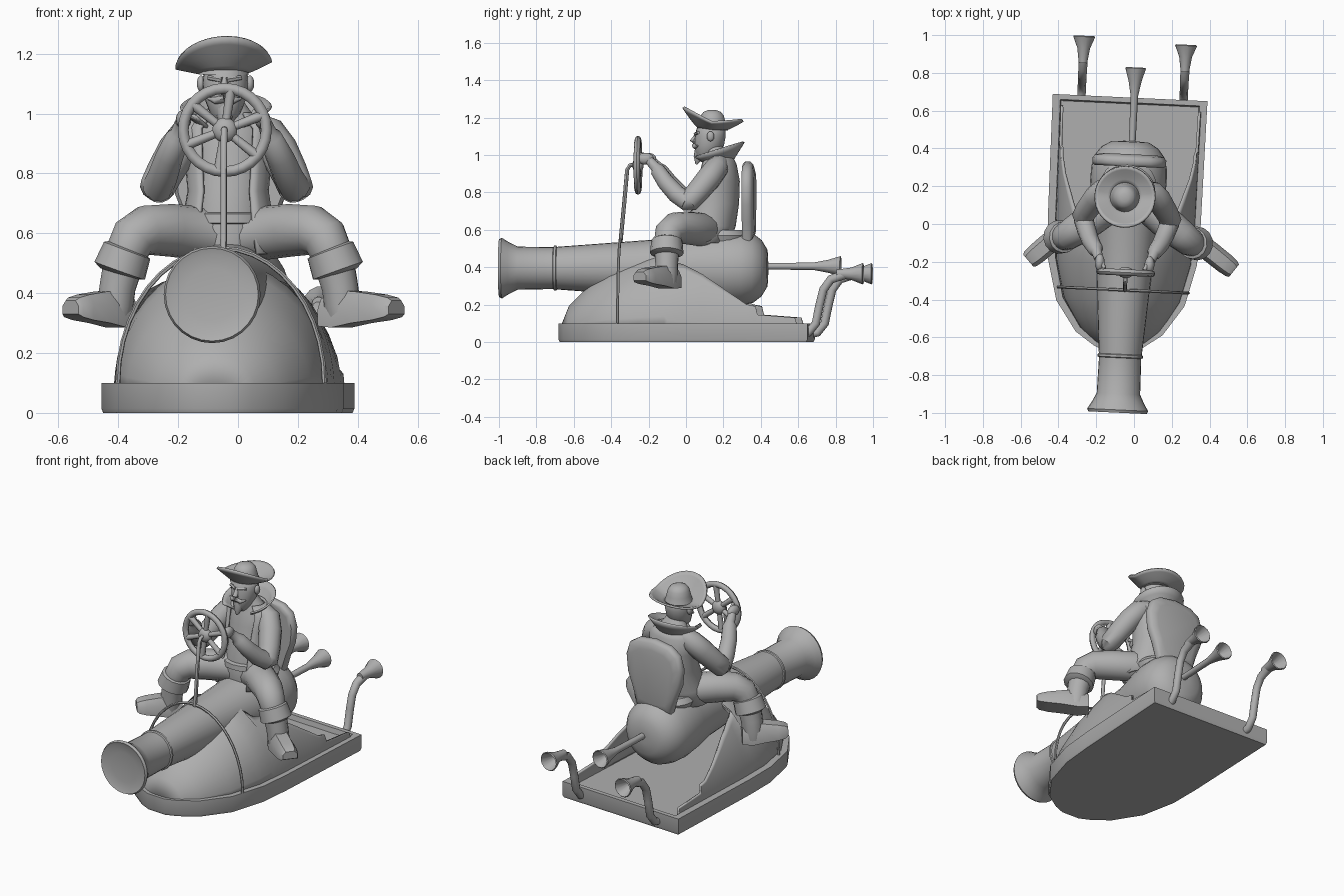
import bpy, bmesh
from math import sin, cos, pi, radians, asin
from mathutils import Vector, Matrix

cube = bpy.data.objects.get("Cube")
if cube:
    bpy.data.objects.remove(cube, do_unlink=True)

GREY = (0.43, 0.43, 0.43, 1)
mat = bpy.data.materials.new("plain grey")
mat.use_nodes = True
mat.diffuse_color = GREY
mat.node_tree.nodes["Principled BSDF"].inputs["Base Color"].default_value = GREY

# The whole vehicle is turned slightly about the vertical axis
FRAME = Matrix.Translation((-0.04, 0, 0)) @ Matrix.Rotation(radians(-2.7), 4, 'Z')


def finish(name, bm, mirror=False, thick=0, angle=45, shift=(0, 0, 0)):
    bmesh.ops.remove_doubles(bm, verts=bm.verts, dist=0.0005)
    bmesh.ops.recalc_face_normals(bm, faces=bm.faces)
    me = bpy.data.meshes.new(name)
    bm.to_mesh(me)
    bm.free()
    me.materials.append(mat)
    me.shade_smooth()
    me.set_sharp_from_angle(angle=radians(angle))
    ob = bpy.data.objects.new(name, me)
    bpy.context.scene.collection.objects.link(ob)
    ob.matrix_world = Matrix.Translation(shift) @ FRAME
    if mirror:
        ob.modifiers.new("mirror", 'MIRROR')
    if thick:
        mod = ob.modifiers.new("thickness", 'SOLIDIFY')
        mod.thickness = thick
        mod.offset = 0
    return ob


def loft(name, rings, closed=True, caps=True, loop=False, **kw):
    """Skin a list of rings that share one vertex count."""
    bm = bmesh.new()
    vs = [[bm.verts.new(p) for p in r] for r in rings]
    n = len(vs[0])
    if loop:
        vs.append(vs[0])
    for a, b in zip(vs, vs[1:]):
        for i in range(n if closed else n - 1):
            j = (i + 1) % n
            bm.faces.new((a[i], a[j], b[j], b[i]))
    if caps and closed and not loop:
        bm.faces.new(vs[0])
        bm.faces.new(vs[-1])
    return finish(name, bm, **kw)


def turns(n):
    return [2 * pi * i / n for i in range(n)]


def lathe_y(name, profile, x=0, z=0, n=28, **kw):
    loft(name, [[(x + r * cos(a), y, z + r * sin(a)) for a in turns(n)] for y, r in profile], **kw)


def stack(name, sections, n=20, **kw):
    """Horizontal ellipses: (z, centre y, half width, half depth)."""
    loft(name, [[(w * cos(a), y + d * sin(a), z) for a in turns(n)] for z, y, w, d in sections], **kw)


def tube(name, pts, n=12, **kw):
    """Sweep a circle along points given as (x, y, z, radius)."""
    ps = [Vector(p[:3]) for p in pts]
    rings, up, old = [], None, None
    for i, p in enumerate(ps):
        t = (ps[min(i + 1, len(ps) - 1)] - ps[max(i - 1, 0)]).normalized()
        if up is None:
            up = t.orthogonal().normalized()
        else:
            up = old.rotation_difference(t) @ up
        old, side = t, t.cross(up)
        rings.append([p + pts[i][3] * (cos(a) * up + sin(a) * side) for a in turns(n)])
    loft(name, rings, **kw)


def ball(name, centre, size, **kw):
    bm = bmesh.new()
    bmesh.ops.create_uvsphere(bm, u_segments=18, v_segments=12, radius=1,
                              matrix=Matrix.Translation(centre) @ Matrix.Diagonal((*size, 1)))
    return finish(name, bm, **kw)


def lerp(table, y):
    for (a, u), (b, v) in zip(table, table[1:]):
        if y <= b:
            return u + (v - u) * max(0, y - a) / (b - a)
    return table[-1][1]


# Hull slab with a sunken deck
beam = [(-.68, .06), (-.65, .13), (-.58, .23), (-.42, .34), (-.2, .395), (0, .405), (.67, .41)]
outline = [(w, y) for y, w in beam] + [(-w, y) for y, w in reversed(beam)]
loft("hull", [[(x * s, y * t, z) for x, y in outline]
              for z, s, t in [(0, .985, .99), (.015, 1, 1), (.1, 1, 1), (.1, .9, .96), (.07, .89, .95)]],
     angle=35, shift=(-.012, 0, 0))

# Rounded cowl whose side walls step down towards the stern
crown = [(-.66, .02), (-.62, .12), (-.5, .24), (-.4, .305), (-.25, .38), (-.1, .43), (0, .46), (.67, .46)]
wall = [(-.08, .36), (0, .34), (.1, .29), (.25, .19), (.34, .13), (.39, .12), (.4, .075), (.6, .06), (.61, .03)]
rows = []
for y in [-.66, -.62, -.56, -.5, -.4, -.3, -.2, -.1, -.08, 0, .1, .25, .34, .39, .4, .6, .61]:
    top, half = lerp(crown, y), lerp(beam, y) - .043
    limit = pi / 2 if y < -.09 else asin(lerp(wall, y) / top)
    rows.append([(half * cos(limit * k / 10), y, .07 + top * sin(limit * k / 10)) for k in range(11)])
loft("cowl", rows, closed=False, mirror=True, thick=.014, shift=(-.006, 0, 0))

# Cannon body with a shallow dished muzzle
lathe_y("cannon", [(-.985, .03), (-.988, .09), (-.993, .135), (-1, .155), (-.985, .162), (-.95, .14), (-.9, .115),
                   (-.71, .112), (-.706, .12), (-.694, .12), (-.69, .114), (-.3, .143), (0, .165), (.12, .19),
                   (.22, .203), (.3, .2), (.36, .185), (.405, .15), (.435, .1), (.44, .03)], z=.395)

# Exhaust pipes with hollow flared ends
lathe_y("centre_exhaust", [(.42, .018), (.68, .02), (.76, .035), (.825, .055), (.83, .05), (.76, .02)],
        z=.405, n=14, shift=(.01, 0, 0))
for side, name, back in ((1, "left", -.022), (-1, "right", 0)):
    x, move = .27 * side, (0, back, 0)
    tube(name + "_exhaust_pipe", [(x, .64, .04, .023), (x, .69, .05, .023), (x, .73, .1, .023), (x, .75, .2, .023),
                                  (x, .77, .28, .023), (x, .81, .335, .024), (x, .88, .36, .026)], shift=move)
    lathe_y(name + "_exhaust_flare", [(.84, .022), (.92, .034), (.98, .058), (.985, .053), (.9, .02)],
            x=x, z=.365, n=14, shift=move)

# Steering gear
WHEEL = (.008, 0, 0)
tube("steering_arch", [(.345 * cos(pi * k / 20), -.35, .1 + .45 * sin(pi * k / 20), .008) for k in range(21)], n=6)
tube("steering_post", [(0, -.35, .54, .011), (0, -.33, .75, .011), (0, -.315, .92, .011),
                       (0, -.3, .945, .011), (0, -.25, .95, .011)], n=8, shift=WHEEL)
HUB = Vector((0, -.257, .945))
rim = []
for a in turns(28):
    out = Vector((cos(a), 0, sin(a)))
    rim.append([HUB + out * (.139 + .018 * cos(b)) + Vector((0, .017 * sin(b), 0)) for b in turns(8)])
loft("wheel_rim", rim, loop=True, shift=WHEEL)
ball("wheel_hub", HUB, (.042, .03, .042), shift=WHEEL)
for k, a in enumerate(turns(6)):
    end = HUB + Vector((sin(a + .15), 0, cos(a + .15))) * .135
    tube("wheel_spoke_%d" % (k + 1), [(*HUB, .013), (*end, .017)], n=8, shift=WHEEL)

# Seat back, narrow at the foot and softly rounded behind
half = [(0, .52), (.12, .54), (.15, .64), (.185, .73), (.195, .83), (.17, .91), (.11, .95), (0, .965)]
edge = half + [(-x, z) for x, z in half[-2:0:-1]]
loft("seat_back", [[(x * s, y, .75 + (z - .75) * s) for x, z in edge]
                   for y, s in [(.305, .85), (.305, .94), (.318, 1), (.345, 1), (.36, .93), (.37, .75)]])
stack("seat_cushion", [(.52, .2, .13, .13), (.57, .2, .15, .14), (.6, .19, .13, .12)])

# Rider's torso, belt, open coat and collar
stack("torso", [(.54, .13, .12, .11), (.62, .13, .13, .12), (.75, .15, .118, .1), (.88, .165, .125, .095),
                (.96, .17, .12, .08), (1, .165, .08, .06), (1.05, .15, .045, .045)])
stack("belt", [(.63, .13, .125, .115), (.635, .13, .14, .13), (.665, .13, .138, .127), (.67, .13, .12, .11)])
loft("coat", [[(w * sin(a), y + d * cos(a), z) for a in [radians(13 * k) for k in range(-11, 12)]]
              for z, y, w, d in [(.53, .1, .17, .13), (.62, .12, .15, .14), (.74, .15, .13, .128),
                                 (.86, .165, .14, .117), (.95, .17, .145, .095), (1.0, .17, .085, .07)]],
     closed=False, thick=.012)
sweep = [radians(10 * k) for k in range(-14, 15)]
loft("collar", [[((.08 + .07 * t) * sin(a), .165 + (.07 + .075 * t) * cos(a), .95 + t * (.075 + .045 * cos(a)))
                 for a in sweep] for t in (0, .35, .7, 1)], closed=False, thick=.01, shift=(-.008, 0, 0))

# Head and face
stack("head", [(.97, .1, .025, .025), (1, .105, .05, .055), (1.05, .125, .07, .078), (1.1, .13, .077, .082),
               (1.14, .135, .073, .078), (1.17, .135, .05, .055)], shift=(-.008, 0, 0))
FACE = (-.008, 0, 0)
tube("nose", [(0, .06, 1.115, .009), (0, .037, 1.075, .016), (0, .055, 1.065, .012)], n=8, shift=FACE)
tube("moustache", [(0, .045, 1.05, .014), (.03, .05, 1.043, .012), (.055, .065, 1.05, .004)],
     n=8, mirror=True, shift=FACE)
tube("beard", [(0, .08, 1.02, .035), (0, .065, .985, .025), (0, .055, .95, .005)], n=8, shift=FACE)
ball("ears", (.082, .135, 1.1), (.014, .02, .027), mirror=True, shift=FACE)
tube("brows", [(.008, .05, 1.112, .01), (.055, .068, 1.12, .008)], n=6, mirror=True, shift=FACE)

# Hat with an upturned brim that sits a little higher on the left
HAT = (-.015, 0, 0)
brim = []
for t in (0, .3, .6, .85, 1):
    ring = []
    for a in turns(36):
        lift = .03 + .02 * max(0, cos(a)) ** 2 + .09 * max(0, -cos(a)) ** 1.1 + .012 * sin(a)
        r = .065 + .095 * t
        ring.append((r * sin(a), .145 + r * cos(a), 1.135 + lift * t ** 1.2))
    brim.append(ring)
loft("hat_brim", brim, caps=False, thick=.012, shift=HAT)
stack("hat_crown", [(1.13, .14, .085, .087), (1.15, .14, .076, .078), (1.18, .14, .068, .07),
                    (1.21, .14, .06, .062), (1.23, .14, .045, .047), (1.24, .14, .02, .022)], shift=HAT)

# Arms and hands reaching for the wheel
tube("upper_arms", [(.08, .18, .955, .052), (.13, .17, .93, .064), (.17, .13, .875, .066), (.21, .07, .8, .062),
                    (.23, .03, .755, .06), (.22, -.01, .745, .045)], mirror=True)
tube("forearms", [(.23, .02, .75, .052), (.21, -.04, .79, .05), (.185, -.1, .855, .046),
                  (.155, -.145, .92, .04), (.15, -.155, .935, .028), (.138, -.19, .97, .024)], mirror=True)
ball("hands", (.132, -.21, .98), (.026, .045, .032), mirror=True)
tube("thumbs", [(.125, -.2, .99, .012), (.105, -.24, 1.005, .01)], n=8, mirror=True)

# Legs astride the cannon
LEGS = (.014, .014, 0)
tube("thighs", [(0, .1, .59, .085), (.1, .08, .6, .09), (.2, .0, .61, .088), (.28, -.06, .61, .083),
                (.32, -.09, .585, .077), (.345, -.1, .53, .07), (.355, -.1, .48, .06)],
     mirror=True, n=16, shift=LEGS)
tube("boot_cuffs", [(.338, -.1, .548, .07), (.34, -.1, .543, .083), (.365, -.1, .475, .09), (.368, -.1, .465, .065)],
     mirror=True, n=14, shift=LEGS)
tube("boot_shafts", [(.355, -.1, .49, .068), (.372, -.1, .42, .062), (.38, -.1, .36, .062), (.385, -.1, .31, .055)],
     mirror=True, shift=LEGS)

# Blunt boot feet, pointing outwards, the left one reaching further
for side, name, reach, turn in ((1, "left", 1.08, 36), (-1, "right", .92, 43)):
    ahead = Vector((side * cos(radians(turn)), -sin(radians(turn)), 0))
    across = Vector((-ahead.y, ahead.x, 0))
    heel = Vector((.375 * side, -.095, 0))
    foot = []
    for d, w, low, high in [(-.06, .045, .29, .38), (0, .055, .285, .41), (.08, .056, .3, .405),
                            (.16, .055, .31, .395), (.205, .05, .32, .385), (.22, .042, .33, .375)]:
        c = heel + ahead * d * reach
        foot.append([c + across * w * u + Vector((0, 0, low + (high - low) * v))
                     for u, v in [(-1, 0), (1, 0), (1, .6), (.6, 1), (-.6, 1), (-1, .6)]])
    loft(name + "_boot_foot", foot, angle=35, shift=LEGS)
